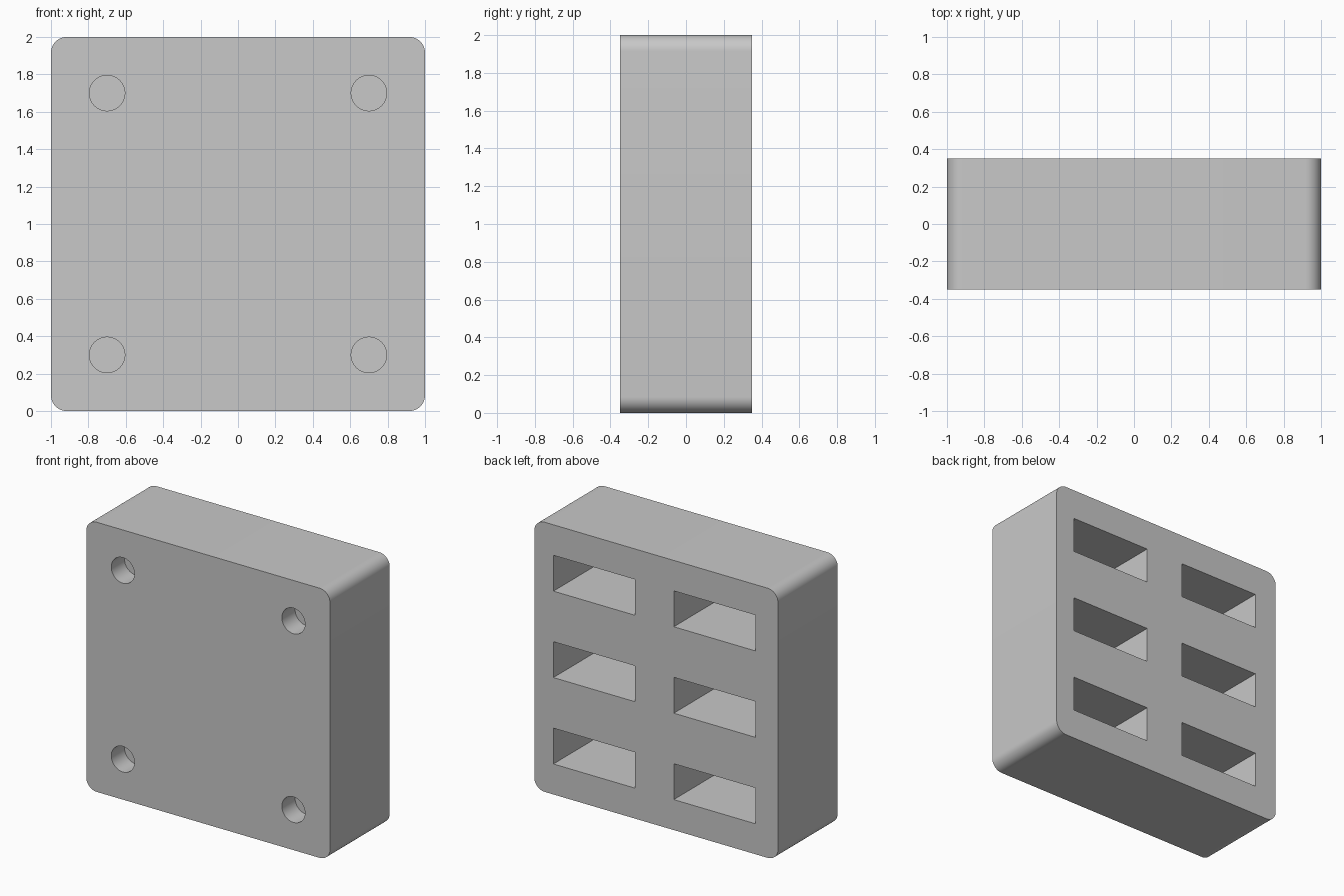
import bpy, bmesh, math
from mathutils import Matrix, Vector

default = bpy.data.objects.get("Cube")
if default:
    bpy.data.objects.remove(default, do_unlink=True)

HALF_DEPTH = 0.35
CORNER = 0.085
POCKET = Vector((0.67, 0.5, 0.266))
HOLE_RADIUS, HOLE_DEPTH = 0.095, 0.155
OVERLAP = 0.1                      # how far cutters stick out of the faces

grey = bpy.data.materials.new("plain grey")
grey.use_nodes = True
colour = (0.58, 0.58, 0.58, 1)
grey.diffuse_color = colour
grey.node_tree.nodes["Principled BSDF"].inputs["Base Color"].default_value = colour


def make_object(name, bm):
    bmesh.ops.recalc_face_normals(bm, faces=bm.faces)
    mesh = bpy.data.meshes.new(name)
    bm.to_mesh(mesh)
    bm.free()
    mesh.materials.append(grey)
    obj = bpy.data.objects.new(name, mesh)
    bpy.context.collection.objects.link(obj)
    return obj


def add_box(bm, centre, size):
    matrix = Matrix.Translation(centre) @ Matrix.Diagonal((*size, 1))
    return bmesh.ops.create_cube(bm, size=1, matrix=matrix)


# Block with its four front-to-back edges rounded
bm = bmesh.new()
add_box(bm, (0, 0, 1), (2, 2 * HALF_DEPTH, 2))
depth_edges = [e for e in bm.edges
               if abs(e.verts[0].co.y - e.verts[1].co.y) > HALF_DEPTH]
bmesh.ops.bevel(bm, geom=depth_edges, offset=CORNER, segments=12,
                profile=0.5, affect='EDGES')
block = make_object("block", bm)

# Cutters: six slots in the back, four round holes in the front
bm = bmesh.new()
for x in (-0.48, 0.508):
    for z in (0.359, 1, 1.641):
        y = HALF_DEPTH - POCKET.y / 2 + OVERLAP / 2
        add_box(bm, (x, y, z), POCKET + Vector((0, OVERLAP, 0)))
for x in (-0.7, 0.7):
    for z in (0.3, 1.7):
        y = -HALF_DEPTH + (HOLE_DEPTH - OVERLAP) / 2
        bmesh.ops.create_cone(
            bm, cap_ends=True, segments=48, radius1=HOLE_RADIUS,
            radius2=HOLE_RADIUS, depth=HOLE_DEPTH + OVERLAP,
            matrix=Matrix.Translation((x, y, z)) @ Matrix.Rotation(math.pi / 2, 4, 'X'))
cutter = make_object("recess_cutter", bm)
cutter.hide_render = True

# Cut the recesses and drop the cutter
cut = block.modifiers.new("recesses", 'BOOLEAN')
cut.operation = 'DIFFERENCE'
cut.solver = 'EXACT'
cut.object = cutter
bpy.ops.object.select_all(action='DESELECT')
block.select_set(True)
bpy.context.view_layer.objects.active = block
bpy.ops.object.modifier_apply(modifier=cut.name)
bpy.data.objects.remove(cutter, do_unlink=True)

# Smooth rounded corners and hole walls, crisp rims
bpy.ops.object.shade_smooth_by_angle(angle=math.radians(30))
